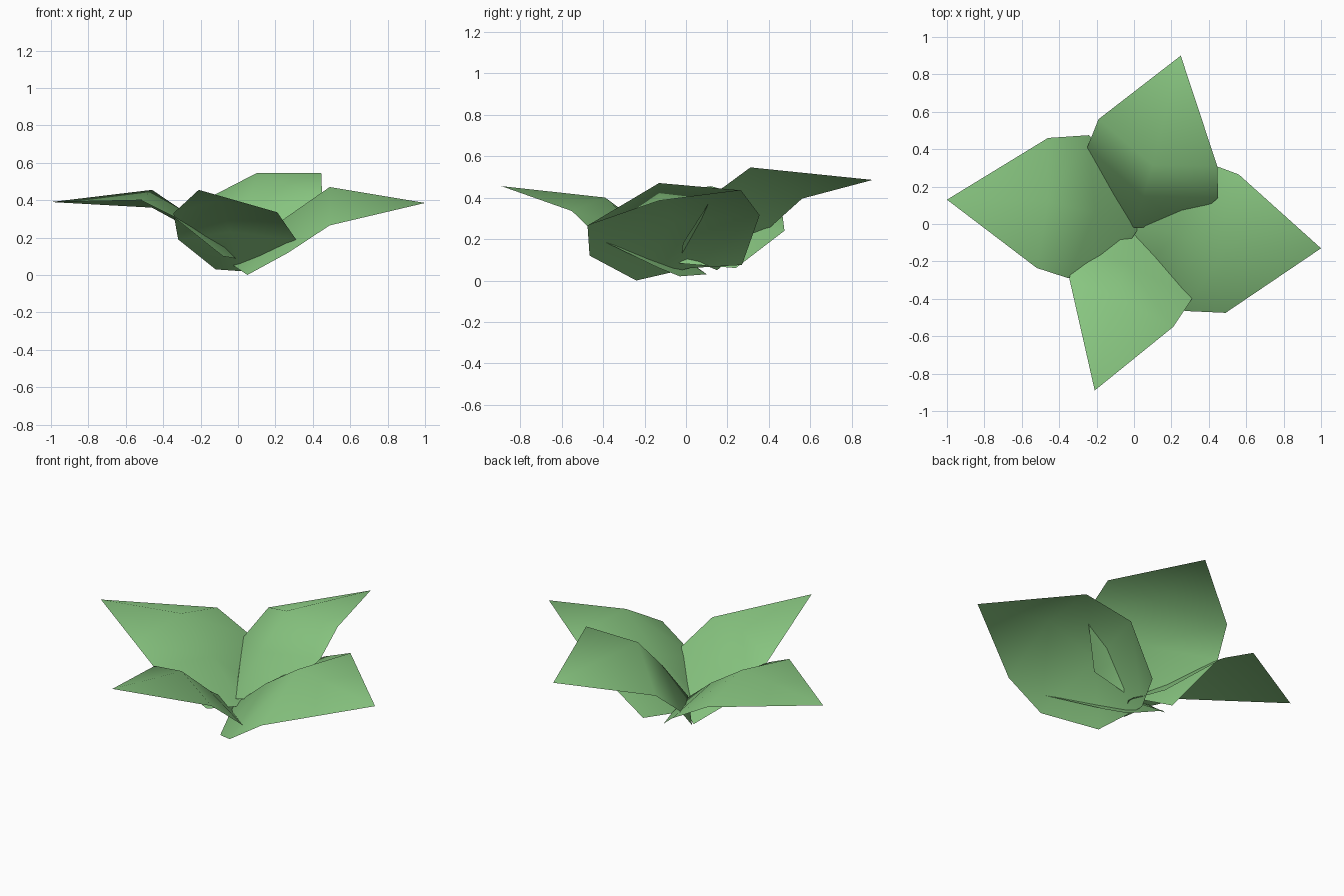
import bpy
import bmesh
from mathutils import Vector

cube = bpy.data.objects.get("Cube")
if cube:
    bpy.data.objects.remove(cube, do_unlink=True)

# Leaf colour
green = bpy.data.materials.new("leaf_green")
green.use_nodes = True
green.diffuse_color = (0.25, 0.57, 0.22, 1)
shader = green.node_tree.nodes["Principled BSDF"]
shader.inputs["Base Color"].default_value = green.diffuse_color
shader.inputs["Roughness"].default_value = 0.8


def make_leaf(name, tip, shoulder, waist, base):
    """Folded leaf sheet: a pointed tip, then cross rows of (edge, rib, edge)."""
    # The rib at the waist arches gently between its neighbours
    rib = (Vector(shoulder[1]) + Vector(base[1])) / 2 + Vector((0, 0, 0.02))
    rows = [shoulder, (waist[0], rib, waist[1]), base]

    bm = bmesh.new()
    point = bm.verts.new(tip)
    grid = [[bm.verts.new(p) for p in row] for row in rows]
    for side in range(2):
        bm.faces.new((grid[0][side], point, grid[0][side + 1]))
        for outer, inner in zip(grid, grid[1:]):
            bm.faces.new((inner[side], outer[side],
                          outer[side + 1], inner[side + 1]))
    for face in bm.faces:
        face.smooth = True

    mesh = bpy.data.meshes.new(name)
    bm.to_mesh(mesh)
    bm.free()
    mesh.materials.append(green)
    leaf = bpy.data.objects.new(name, mesh)
    bpy.context.collection.objects.link(leaf)
    return leaf


# Four leaves spiralling around the centre, each with its own tilt
make_leaf(
    "left_leaf",
    tip=(1, -0.13, 0.385),
    shoulder=[(0.49, -0.475, 0.265), (0.49, -0.13, 0.47), (0.56, 0.265, 0.435)],
    waist=[(0.27, -0.465, 0.12), (0.32, 0.355, 0.315)],
    base=[(0.05, -0.24, 0), (-0.04, 0.02, 0.06), (0.095, 0.27, 0.075)],
)
make_leaf(
    "back_leaf",
    tip=(0.25, 0.9, 0.485),
    shoulder=[(0.445, 0.31, 0.545), (0.1, 0.315, 0.545), (-0.19, 0.56, 0.395)],
    waist=[(0.45, 0.14, 0.42), (-0.25, 0.41, 0.26)],
    base=[(0.27, -0.015, 0.18), (0, -0.02, 0.12), (-0.145, 0.15, 0.05)],
)
make_leaf(
    "right_leaf",
    tip=(-1, 0.13, 0.39),
    shoulder=[(-0.46, 0.46, 0.36), (-0.46, 0.12, 0.455), (-0.52, -0.235, 0.4)],
    waist=[(-0.24, 0.475, 0.24), (-0.35, -0.29, 0.315)],
    base=[(-0.02, 0.24, 0.06), (0.04, 0, 0.08), (-0.08, -0.18, 0.1)],
)
make_leaf(
    "front_leaf",
    tip=(-0.21, -0.89, 0.455),
    shoulder=[(-0.345, -0.295, 0.33), (-0.1, -0.39, 0.4), (0.21, -0.55, 0.335)],
    waist=[(-0.32, -0.12, 0.19), (0.31, -0.4, 0.19)],
    base=[(-0.12, 0.1, 0.03), (0.02, -0.03, 0.02), (0.1, -0.13, 0.06)],
)
